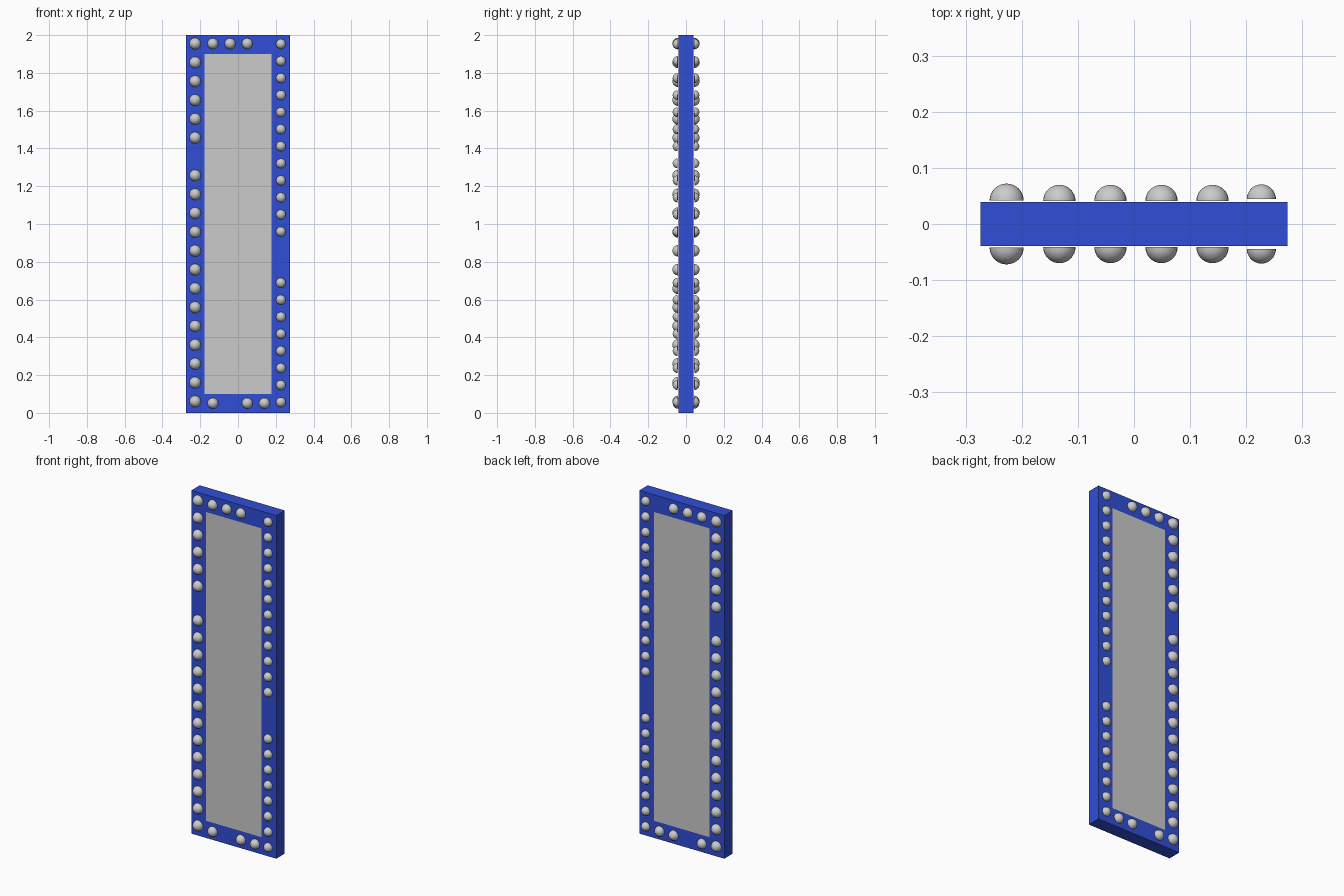
import bpy, bmesh, math
from mathutils import Matrix

if "Cube" in bpy.data.objects:
    bpy.data.objects.remove(bpy.data.objects["Cube"])

W, T, H = 0.274, 0.039, 2.0       # half width, half thickness, height
PW, PZ0, PZ1 = 0.178, 0.1, 1.9    # panel half width, bottom and top

blue = bpy.data.materials.new("blue_paint")
blue.diffuse_color = (0.03, 0.075, 0.68, 1)
blue.use_nodes = True
blue.node_tree.nodes["Principled BSDF"].inputs["Base Color"].default_value = blue.diffuse_color


def finish(bm, name, mat=None):
    me = bpy.data.meshes.new(name)
    bm.to_mesh(me)
    bm.free()
    ob = bpy.data.objects.new(name, me)
    bpy.context.collection.objects.link(ob)
    if mat:
        me.materials.append(mat)
    return ob


def loop(bm, hw, z0, z1, y):
    return [bm.verts.new((x, y, z)) for x, z in ((-hw, z0), (hw, z0), (hw, z1), (-hw, z1))]


# Blue surround: rectangular ring with an opening for the panel
bm = bmesh.new()
rings = [loop(bm, W, 0, H, -T), loop(bm, PW, PZ0, PZ1, -T),
         loop(bm, PW, PZ0, PZ1, T), loop(bm, W, 0, H, T)]
for a, b in zip(rings, rings[1:] + rings[:1]):
    for i in range(4):
        j = (i + 1) % 4
        bm.faces.new((a[i], a[j], b[j], b[i]))
bmesh.ops.recalc_face_normals(bm, faces=bm.faces)
finish(bm, "frame", blue)

# Grey panel, flush with both sides of the frame
bm = bmesh.new()
bmesh.ops.create_cube(bm, size=1, matrix=Matrix.Translation((0, 0, (PZ0 + PZ1) / 2))
                      @ Matrix.Diagonal((2 * PW, 2 * T, PZ1 - PZ0, 1)))
finish(bm, "panel")


# Row of domed studs on the front, mirrored to the back
def studs(name, points, r, base):
    bm = bmesh.new()
    for x, z in points:
        m = Matrix.Translation((x, -base, z)) @ Matrix.Rotation(math.pi / 2, 4, 'X')
        bmesh.ops.create_uvsphere(bm, u_segments=24, v_segments=16, radius=r, matrix=m)
    bmesh.ops.delete(bm, geom=[v for v in bm.verts if v.co.y > -base + 1e-4], context='VERTS')
    rims = [e for e in bm.edges if e.is_boundary]
    bmesh.ops.holes_fill(bm, edges=rims, sides=0)
    for f in bm.faces:
        f.smooth = True
    for e in rims:
        e.smooth = False
    bmesh.ops.recalc_face_normals(bm, faces=bm.faces)
    ob = finish(bm, name)
    mod = ob.modifiers.new("both_sides", 'MIRROR')
    mod.use_axis = (False, True, False)
    mod.use_mirror_merge = False


# Each row skips the spots where studs are missing
studs("left_studs", [(-0.227, 1.955 - i * 0.0997) for i in range(20) if i != 6], 0.0305, 0.0415)
studs("right_studs", [(0.227, 1.953 - i * 0.0903) for i in range(22) if i not in (12, 13)], 0.026, 0.0445)
xs = (-0.133, -0.042, 0.049, 0.14)
studs("top_studs", [(x, 1.955) for x in xs[:3]], 0.0288, 0.041)
studs("bottom_studs", [(x, 0.051) for x in (xs[0], xs[2], xs[3])], 0.0288, 0.041)
